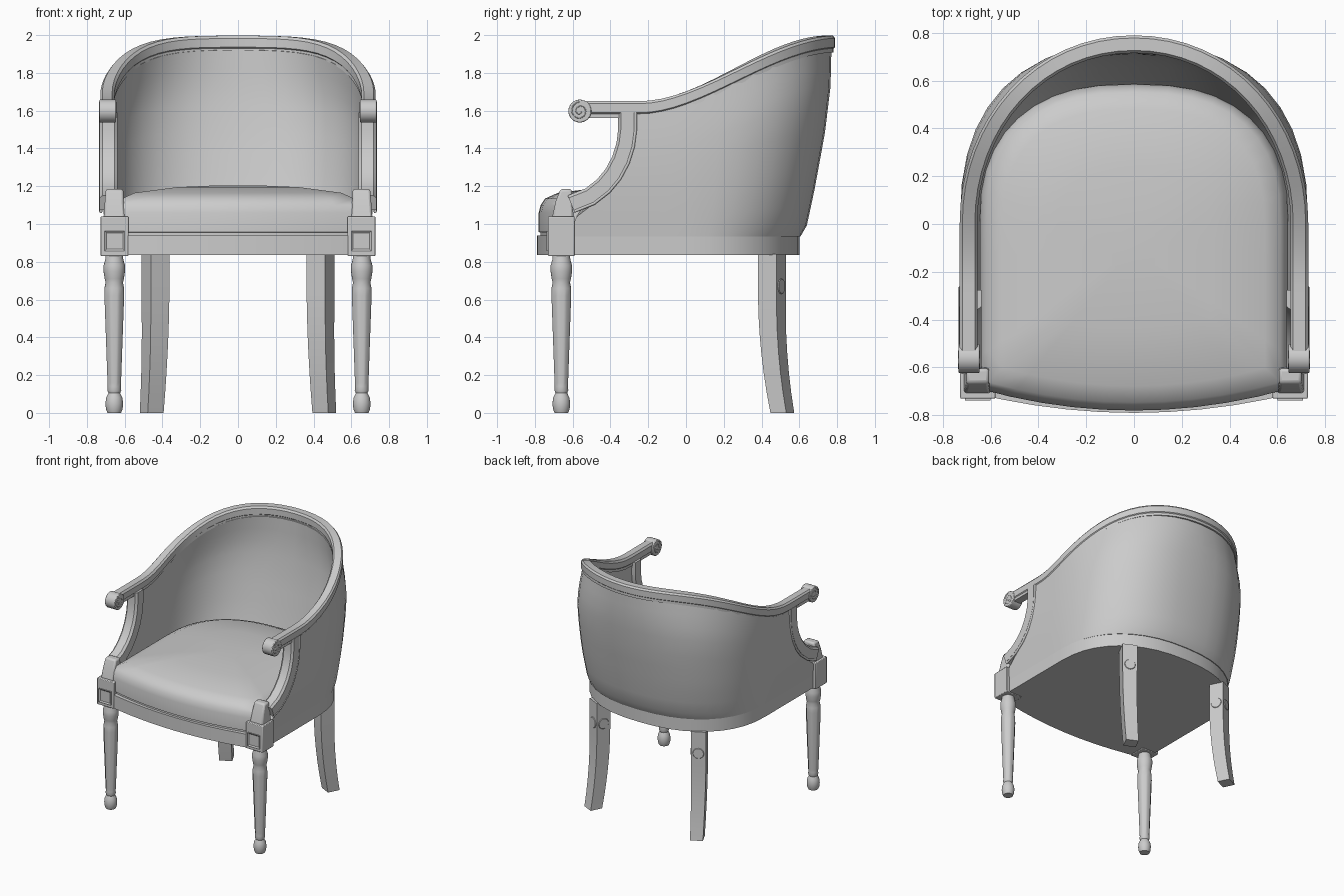
import bpy, bmesh, math
from mathutils import Vector, Matrix

if "Cube" in bpy.data.objects:
    bpy.data.objects.remove(bpy.data.objects["Cube"])

grey = bpy.data.materials.new("plain grey")
grey.use_nodes = True
COLOUR = (0.6, 0.6, 0.6, 1)
grey.diffuse_color = COLOUR
grey.node_tree.nodes["Principled BSDF"].inputs["Base Color"].default_value = COLOUR


def finish(name, bm, angle=30, bevel=0):
    bmesh.ops.recalc_face_normals(bm, faces=bm.faces)
    mesh = bpy.data.meshes.new(name)
    bm.to_mesh(mesh)
    bm.free()
    ob = bpy.data.objects.new(name, mesh)
    bpy.context.collection.objects.link(ob)
    mesh.materials.append(grey)
    if bevel:
        mod = ob.modifiers.new("soft edges", "BEVEL")
        mod.width, mod.segments = bevel, 2
    for other in bpy.context.selected_objects:
        other.select_set(False)
    bpy.context.view_layer.objects.active = ob
    ob.select_set(True)
    bpy.ops.object.shade_smooth_by_angle(angle=math.radians(angle))


def loft(name, rings, angle=30, bevel=0):
    """Skin closed rings of equal length and cap both ends."""
    bm = bmesh.new()
    loops = [[bm.verts.new(p) for p in ring] for ring in rings]
    n = len(loops[0])
    for a, b in zip(loops, loops[1:]):
        for i in range(n):
            bm.faces.new((a[i], a[(i + 1) % n], b[(i + 1) % n], b[i]))
    bm.faces.new(loops[0])
    bm.faces.new(loops[-1])
    finish(name, bm, angle, bevel)


def outline(a, b, front, power, straight=5, curve=10):
    """Horseshoe plan: straight sides joined by a rounded back."""
    half = [(a, front * (1 - i / straight)) for i in range(straight)]
    for i in range(curve):
        t = math.pi / 2 * i / curve
        half.append((a * math.cos(t) ** (2 / power), b * math.sin(t) ** (2 / power)))
    half.append((0, b))
    return half + [(-x, y) for x, y in half[-2::-1]]


def seat_plan(a, b, front, bow, power):
    """Horseshoe closed by a bowed front."""
    pts = outline(a, b, front, power)
    for i in range(1, 10):
        u = -1 + i / 5
        pts.append((a * u, front - bow * (1 - u * u)))
    return pts


def interp(table, s):
    for (s0, v0), (s1, v1) in zip(table, table[1:]):
        if s <= s1:
            return v0 + (v1 - v0) * (s - s0) / (s1 - s0)
    return table[-1][1]


def rail_z(y):
    u = min(max((y + 0.25) / 1.03, 0), 1)
    return 1.607 + 0.348 * u * u * (3 - 2 * u)


# Seat frame and cushion
plan = seat_plan(0.70, 0.60, -0.70, 0.09, 2.3)
loft("seat_frame", [[(x, y, z) for x, y in plan] for z in (0.835, 0.94)])
plan = seat_plan(0.645, 0.585, -0.69, 0.09, 2.5)
levels = [(0.985, 0.93), (0.985, 0.955), (1, 0.957), (1.0, 1.06), (0.985, 1.10),
          (0.95, 1.135), (0.85, 1.165), (0.5, 1.195), (0.15, 1.205)]
loft("seat_cushion", [[(x * k, -0.1 + (y + 0.1) * k, z) for x, y in plan] for k, z in levels], 40)

# Upholstered shell: concave front edge, bulging back, squarer at mid height
front_edge = [(0, -0.62), (0.16, -0.58), (0.35, -0.42), (0.56, -0.32), (0.8, -0.28), (1, -0.28)]
back_edge = [(0, 0.607), (0.06, 0.64), (0.25, 0.68), (0.55, 0.735), (0.8, 0.765), (1, 0.77)]
squareness = [(0, 2.3), (0.3, 2.45), (0.7, 2.45), (0.9, 2.2), (1, 2.05)]
steps = [0, 0.06, 0.16, 0.25, 0.35, 0.45, 0.56, 0.7, 0.8, 0.9, 1]


def shell_rows(bottom, top):
    rows = []
    for s in steps:
        thick = bottom + (top - bottom) * s
        a = 0.70 + 0.028 * math.sin(s * math.pi * 0.7) - thick
        plan = outline(a, interp(back_edge, s) - thick, interp(front_edge, s), interp(squareness, s))
        rows.append([(x, y, 0.935 + (rail_z(y) - 0.03 - 0.935) * s) for x, y in plan])
    return rows


rows = shell_rows(0, 0) + shell_rows(0.065, 0.055)[::-1]
loft("back_shell", list(zip(*rows)), 35)

# Sweeping top rail
section = [(-0.037, 0.028), (-0.026, 0.043), (0.026, 0.043), (0.037, 0.030), (0.037, -0.018),
           (0.030, -0.024), (0.030, -0.045), (-0.030, -0.045), (-0.030, -0.024), (-0.037, -0.018)]
path = outline(0.692, 0.752, -0.57, 2.05, straight=9, curve=16)
rings = []
for i, (x, y) in enumerate(path):
    p, q = path[max(i - 1, 0)], path[min(i + 1, len(path) - 1)]
    out = Vector((q[1] - p[1], p[0] - q[0])).normalized()
    rings.append([(x + out.x * n, y + out.y * n, rail_z(y) + h) for n, h in section])
loft("top_rail", rings)


def fluted_leg(name, profile, centre, low, high, sides=24):
    rings = []
    for r, z in profile:
        ring = []
        for i in range(sides):
            k = 0.92 if i % 3 == 0 and low < z < high else 1
            t = 2 * math.pi * i / sides
            ring.append((centre[0] + r * k * math.cos(t), centre[1] + r * k * math.sin(t), z))
        rings.append(ring)
    loft(name, rings, 35)


def tube(name, points, radius):
    curve = bpy.data.curves.new(name, "CURVE")
    curve.dimensions = "3D"
    curve.bevel_depth, curve.bevel_resolution = radius, 1
    line = curve.splines.new("POLY")
    line.points.add(len(points) - 1)
    for pt, co in zip(line.points, points):
        pt.co = (*co, 1)
    curve.materials.append(grey)
    bpy.context.collection.objects.link(bpy.data.objects.new(name, curve))


leg_profile = [(0.036, 0), (0.044, 0.02), (0.047, 0.05), (0.043, 0.08), (0.031, 0.105),
               (0.037, 0.12), (0.035, 0.14), (0.037, 0.16), (0.054, 0.62), (0.052, 0.66),
               (0.046, 0.69), (0.051, 0.71), (0.057, 0.75), (0.057, 0.78), (0.048, 0.81), (0.045, 0.84)]
support_path = [(-0.315, 1.59), (-0.315, 1.5), (-0.325, 1.42), (-0.35, 1.34), (-0.39, 1.265),
                (-0.44, 1.205), (-0.51, 1.15), (-0.61, 1.11)]

for side, label in ((1, "left"), (-1, "right")):
    # Scrolled arm end with a raised spiral on both faces
    sx, sy, sz = 0.69 * side, -0.562, 1.598
    bm = bmesh.new()
    turn = Matrix.Translation((sx, sy, sz)) @ Matrix.Rotation(math.pi / 2, 4, "Y")
    bmesh.ops.create_cone(bm, cap_ends=True, segments=24, radius1=0.061, radius2=0.061,
                          depth=0.088, matrix=turn)
    finish(label + "_arm_scroll", bm, 30, 0.005)
    for face in (-1, 1):
        spiral = []
        for i in range(35):
            t, r = i * math.pi / 10, 0.048 - 0.0011 * i
            spiral.append((sx + face * 0.043, sy - r * math.sin(t), sz + r * math.cos(t)))
        tube(label + "_scroll_spiral", spiral, 0.003)

    # Curved arm support and its welt
    rings, welt = [], []
    for i, (y, z) in enumerate(support_path):
        p, q = support_path[max(i - 1, 0)], support_path[min(i + 1, len(support_path) - 1)]
        d = Vector((q[0] - p[0], q[1] - p[1])).normalized()
        ny, nz = d.y, -d.x
        rings.append([(side * x, y + ny * w, z + nz * w) for x, w in
                      ((0.638, -0.04), (0.638, 0.03), (0.655, 0.044), (0.717, 0.044),
                       (0.732, 0.03), (0.732, -0.04))])
        welt.append((side * 0.726, y - ny * 0.047, z - nz * 0.047))
    loft(label + "_arm_support", rings)
    tube(label + "_support_welt", welt, 0.009)

    # Corner block, tapered cap and square panel
    def stack(levels):
        return [[(side * x, y, z) for x, y in ((x0, y0), (x1, y0), (x1, y1), (x0, y1))]
                for x0, x1, y0, y1, z in levels]
    loft(label + "_corner_block", stack([(0.58, 0.727, -0.73, -0.59, 0.83),
                                         (0.58, 0.727, -0.73, -0.59, 1.04)]), 30, 0.005)
    loft(label + "_corner_cap", stack([(0.597, 0.712, -0.71, -0.595, 1.03),
                                       (0.605, 0.705, -0.69, -0.60, 1.12),
                                       (0.607, 0.70, -0.665, -0.605, 1.185)]), 30, 0.012)
    bm = bmesh.new()
    bmesh.ops.create_cube(bm, size=1, matrix=Matrix.Translation((side * 0.653, -0.73, 0.91))
                          @ Matrix.Diagonal((0.106, 0.016, 0.106, 1)))
    bm.normal_update()
    panel = [f for f in bm.faces if f.normal.y < -0.9]
    bmesh.ops.inset_region(bm, faces=panel, thickness=0.014)
    bmesh.ops.translate(bm, verts=panel[0].verts, vec=(0, 0.007, 0))
    finish(label + "_block_panel", bm)

    # Turned, fluted front leg
    fluted_leg(label + "_front_leg", leg_profile, (side * 0.655, -0.66), 0.15, 0.64)

    # Splayed square back leg, turned outwards
    out, across = Vector((0.447 * side, 0.894, 0)), Vector((0.894 * side, -0.447, 0))
    rings = []
    for i in range(9):
        z = 0.84 * i / 8
        k = max(0, 1 - z / 0.6) ** 2
        c = Vector((side * (0.437 + 0.02 * k), 0.455 + 0.055 * k, z))
        w = 0.047 + 0.008 * min(1, z / 0.6)
        rings.append([c + out * w * u + across * w * v for u, v in
                      ((1, 1), (1, -1), (-1, -1), (-1, 1))])
    loft(label + "_back_leg", rings)

    # Round plugs on the rear and inner faces of the back leg
    for d in (out, -across):
        bm = bmesh.new()
        place = Matrix.Translation(Vector((side * 0.437, 0.455, 0.67)) + d * 0.055)
        place = place @ d.to_track_quat("Z", "Y").to_matrix().to_4x4()
        bmesh.ops.create_cone(bm, cap_ends=True, segments=16, radius1=0.045, radius2=0.038,
                              depth=0.009, matrix=place)
        finish(label + "_leg_plug", bm)
